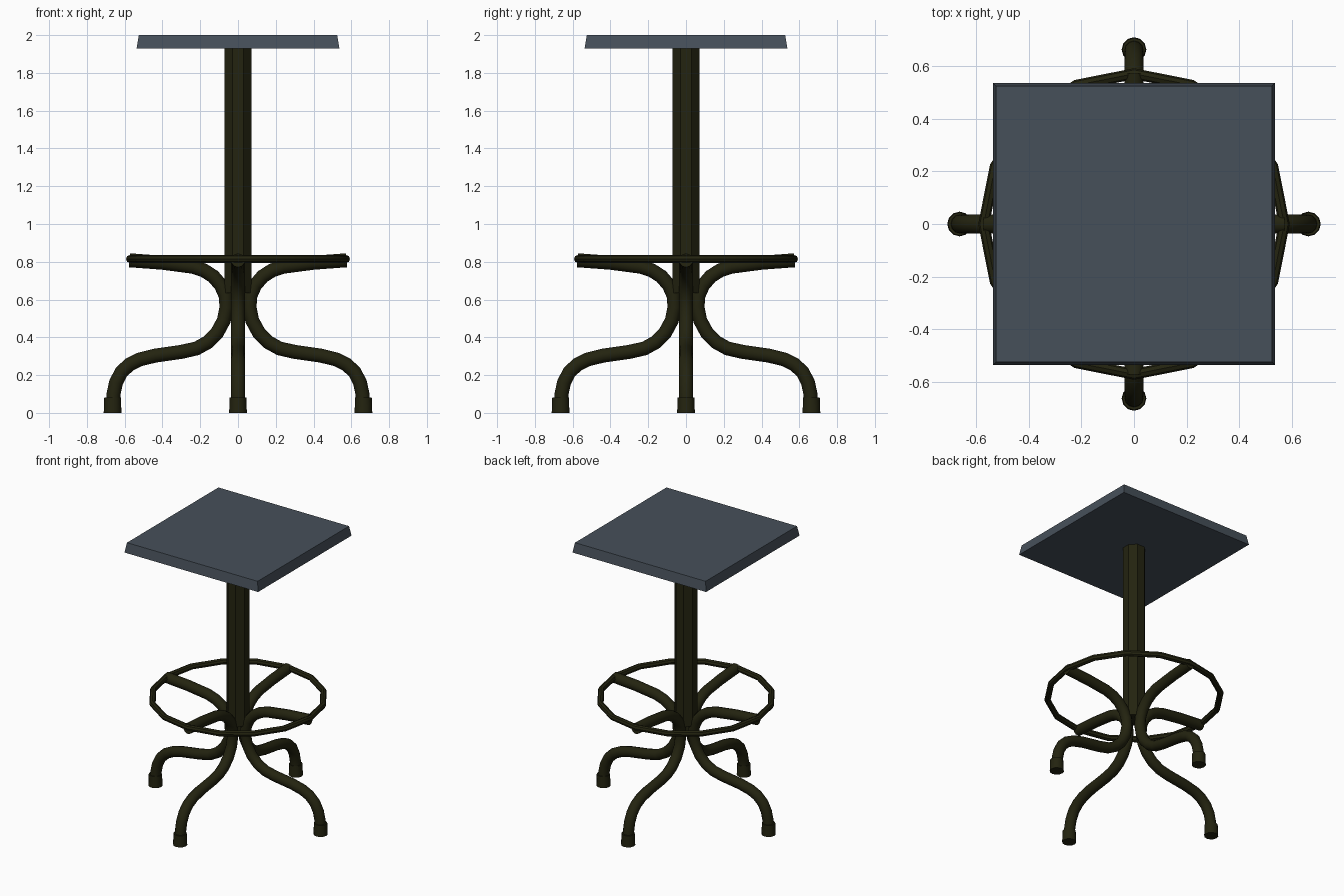
import bpy, bmesh, math
from mathutils import Vector, Matrix

if "Cube" in bpy.data.objects:
    bpy.data.objects.remove(bpy.data.objects["Cube"])


def material(name, rgb):
    m = bpy.data.materials.new(name)
    m.diffuse_color = (*rgb, 1)
    m.use_nodes = True
    m.node_tree.nodes["Principled BSDF"].inputs["Base Color"].default_value = m.diffuse_color
    return m


SLATE = material("slate grey", (0.062, 0.080, 0.102))
OLIVE = material("dark olive metal", (0.017, 0.017, 0.005))


def finish(name, bm, mat, smooth=None):
    bmesh.ops.recalc_face_normals(bm, faces=bm.faces[:])
    me = bpy.data.meshes.new(name)
    bm.to_mesh(me)
    bm.free()
    me.materials.append(mat)
    ob = bpy.data.objects.new(name, me)
    bpy.context.collection.objects.link(ob)
    if smooth:
        bpy.ops.object.select_all(action='DESELECT')
        ob.select_set(True)
        bpy.context.view_layer.objects.active = ob
        bpy.ops.object.shade_smooth_by_angle(angle=math.radians(smooth))
    return ob


def frustum(name, sides, r1, r2, z1, z2, mat, loc=(0, 0), turn=0.0, smooth=None):
    bm = bmesh.new()
    mtx = Matrix.Translation((loc[0], loc[1], (z1 + z2) / 2)) @ Matrix.Rotation(turn, 4, 'Z')
    bmesh.ops.create_cone(bm, cap_ends=True, segments=sides, radius1=r1,
                          radius2=r2, depth=z2 - z1, matrix=mtx)
    return finish(name, bm, mat, smooth)


def tube(name, path, radius, sides, turn, mat, closed=False, normal=Vector((0, 1, 0))):
    """Sweep a round section along a planar path whose plane has the given normal."""
    bm = bmesh.new()
    pts = [Vector(p) for p in path]
    n = len(pts)
    rings = []
    for i, p in enumerate(pts):
        a = pts[(i - 1) % n] if closed or i > 0 else p
        b = pts[(i + 1) % n] if closed or i < n - 1 else p
        side = (b - a).normalized().cross(normal)
        rings.append([bm.verts.new(p + radius * (math.cos(t) * side + math.sin(t) * normal))
                      for t in (2 * math.pi * k / sides for k in range(sides))])
    for i in range(n if closed else n - 1):
        r, s = rings[i], rings[(i + 1) % n]
        for k in range(sides):
            j = (k + 1) % sides
            bm.faces.new((r[k], r[j], s[j], s[k]))
    if not closed:
        bm.faces.new(rings[0])
        bm.faces.new(rings[-1])
    bmesh.ops.rotate(bm, verts=bm.verts[:], matrix=Matrix.Rotation(turn, 3, 'Z'))
    return finish(name, bm, mat, 40)


# Square seat with sloping edges
frustum("seat", 4, 0.537 * math.sqrt(2), 0.525 * math.sqrt(2), 1.93, 2.0, SLATE, turn=math.pi / 4)

# Octagonal centre post
frustum("post", 8, 0.077, 0.077, 0.635, 1.935, OLIVE, turn=math.pi / 8)

# Foot ring, sixteen straight segments
ring = [(0.572 * math.cos(a), 0.572 * math.sin(a), 0.815)
        for a in (math.pi * i / 8 for i in range(16))]
tube("foot_ring", ring, 0.021, 8, 0, OLIVE, closed=True, normal=Vector((0, 0, 1)))

# Four bent legs that curl up to carry the ring, each with a foot cap
LEG = [(0.662, 0.06), (0.659, 0.10), (0.646, 0.16), (0.618, 0.215), (0.575, 0.256),
       (0.52, 0.283), (0.44, 0.303), (0.30, 0.323), (0.22, 0.341), (0.16, 0.374),
       (0.110, 0.425), (0.075, 0.49), (0.061, 0.56), (0.066, 0.62), (0.090, 0.675),
       (0.13, 0.722), (0.18, 0.754), (0.24, 0.774), (0.40, 0.795), (0.575, 0.808)]
for i, side in enumerate(("right", "back", "left", "front")):
    t = i * math.pi / 2
    tube(side + "_leg", [(x, 0, z) for x, z in LEG], 0.037, 12, t, OLIVE)
    frustum(side + "_foot_cap", 12, 0.047, 0.044, 0.0, 0.082, OLIVE,
            loc=(0.664 * math.cos(t), 0.664 * math.sin(t)), smooth=40)
